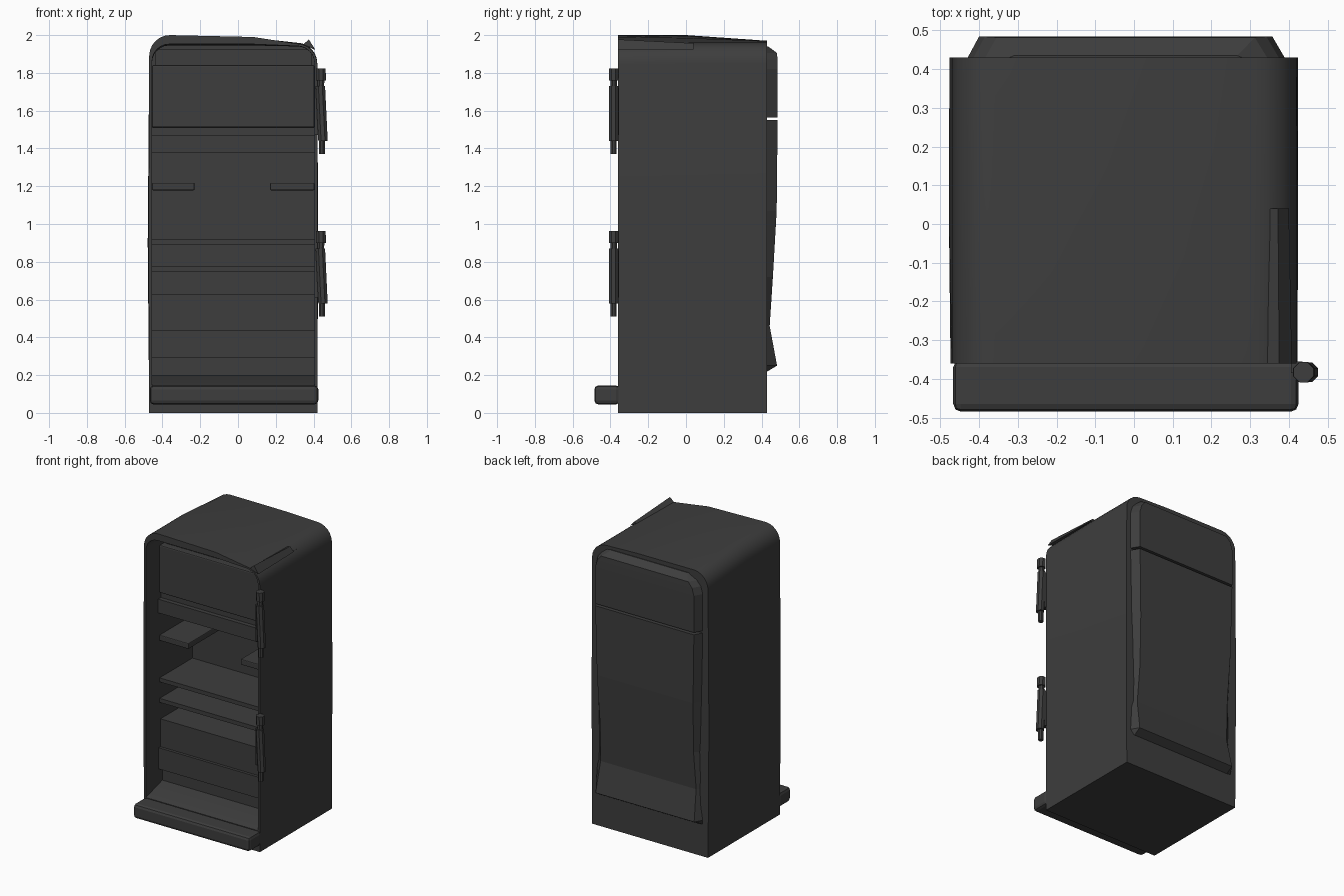
import bpy, bmesh, math
from mathutils import Vector

old = bpy.data.objects.get("Cube")
if old:
    bpy.data.objects.remove(old, do_unlink=True)

mat = bpy.data.materials.new("dark_grey_metal")
mat.use_nodes = True
GREY = (0.047, 0.047, 0.047, 1)
mat.diffuse_color = GREY
mat.node_tree.nodes["Principled BSDF"].inputs["Base Color"].default_value = GREY


def finish(name, bm, smooth=True, bevel=0):
    bmesh.ops.recalc_face_normals(bm, faces=bm.faces)
    me = bpy.data.meshes.new(name)
    bm.to_mesh(me)
    bm.free()
    me.materials.append(mat)
    ob = bpy.data.objects.new(name, me)
    bpy.context.collection.objects.link(ob)
    if bevel:
        mod = ob.modifiers.new("Bevel", "BEVEL")
        mod.width, mod.segments = bevel, 2
    if smooth:
        bpy.ops.object.select_all(action="DESELECT")
        ob.select_set(True)
        bpy.context.view_layer.objects.active = ob
        bpy.ops.object.shade_smooth_by_angle(angle=math.radians(30))
    return ob


def loft(name, rings, **kw):
    """Skin a list of equal-length point rings and cap both ends."""
    bm = bmesh.new()
    loops = [[bm.verts.new(p) for p in r] for r in rings]
    n = len(loops[0])
    for a, b in zip(loops, loops[1:]):
        for i in range(n):
            j = (i + 1) % n
            bm.faces.new((a[i], a[j], b[j], b[i]))
    bm.faces.new(loops[0])
    bm.faces.new(loops[-1])
    return finish(name, bm, **kw)


def box(name, x, y, z, bevel=0):
    ring = lambda h: [(x[0], y[0], h), (x[1], y[0], h), (x[1], y[1], h), (x[0], y[1], h)]
    return loft(name, [ring(z[0]), ring(z[1])], smooth=False, bevel=bevel)


def arch(y, x0, x1, base, left_top, mid_top, right_top, r, bow=0.0):
    """Round-shouldered upright outline at depth y."""
    mid = 0.9
    pts = [(x0, base), (x0 - bow, mid)]
    for i in range(7):
        a = math.pi / 2 * i / 6
        pts.append((x0 + r * (1 - math.cos(a)), left_top - r * (1 - math.sin(a))))
    pts.append((0.08, mid_top))
    for i in range(7):
        a = math.pi / 2 * i / 6
        pts.append((x1 - r * (1 - math.sin(a)), right_top - r * (1 - math.cos(a))))
    pts += [(x1 + bow / 2, mid), (x1, base)]
    return [(px, y, pz) for px, pz in pts]


# cabinet: outer skin, folded in at the front to a recessed liner
loft("cabinet", [
    arch(0.43, -0.47, 0.42, 0, 1.97, 1.968, 1.96, 0.11, 0.007),
    arch(0.0, -0.47, 0.42, 0, 2.0, 1.985, 1.96, 0.11, 0.008),
    arch(-0.36, -0.47, 0.42, 0, 2.0, 1.99, 1.955, 0.11, 0.004),
    arch(-0.36, -0.455, 0.405, 0.145, 1.952, 1.952, 1.942, 0.09),
    arch(-0.17, -0.455, 0.405, 0.2, 1.945, 1.945, 1.94, 0.09),
    arch(0.15, -0.455, 0.405, 0.2, 1.945, 1.945, 1.94, 0.09),
])

# bent lip on the roof edge, fading towards the middle
loft("roof_lip", [
    [(0.345, -0.36, 1.95), (0.375, -0.36, 1.977), (0.408, -0.36, 1.925)],
    [(0.35, 0.04, 1.95), (0.372, 0.04, 1.957), (0.40, 0.04, 1.925)],
], smooth=False)

# front ledge
box("front_ledge", (-0.467, 0.425), (-0.485, -0.35), (0.045, 0.145), bevel=0.02)

# interior fittings spanning the liner
IN = (-0.455, 0.405)
BACK = 0.15
box("freezer_header", (-0.44, 0.39), (-0.17, BACK), (1.8, 1.925))
box("freezer_door", IN, (-0.215, BACK), (1.51, 1.842), bevel=0.008)
box("freezer_gap", IN, (-0.195, BACK), (1.46, 1.52))
box("drip_tray", IN, (-0.225, BACK), (1.375, 1.47))
for side, xs in (("left", (0.17, 0.405)), ("right", (-0.455, -0.23))):
    box("small_shelf_" + side, xs, (-0.215, BACK), (1.178, 1.218), bevel=0.006)
for name, z in (("upper_shelf", 0.89), ("lower_shelf", 0.748)):
    box(name, IN, (-0.21, BACK), (z, z + 0.028))
box("crisper_drawer", IN, (-0.20, BACK), (0.43, 0.63))
box("crisper_rail", IN, (-0.22, BACK), (0.29, 0.437))
box("sump_panel", IN, (-0.18, BACK), (0.19, 0.295))


def panel_ring(z, y, inset):
    """Cross-section of the back panel, chamfered at both sides."""
    return [(-0.435 + inset, 0.42, z), (-0.40 + inset, y, z),
            (0.357 - inset, y, z), (0.395 - inset, 0.42, z)]


# back panels: rounded cap above, dented sheet below
loft("back_panel_upper", [panel_ring(z, y, i) for z, y, i in (
    (1.565, 0.485, 0), (1.82, 0.485, 0), (1.87, 0.484, 0.015),
    (1.905, 0.482, 0.045), (1.94, 0.435, 0.09))], smooth=False)
loft("back_panel_lower", [panel_ring(z, y, i) for z, y, i in (
    (0.22, 0.432, 0), (0.25, 0.482, 0), (0.46, 0.443, 0.012),
    (0.72, 0.46, 0.02), (1.07, 0.48, 0.01), (1.55, 0.485, 0))], smooth=False)


def hinge_part(name, z0, z1, r, x0=0.444, x1=0.444):
    rings = []
    for z, x in ((z0, x0), (z1, x1)):
        rings.append([(x + r * math.cos(a), -0.383 + r * math.sin(a), z)
                      for a in (math.tau * (k + 0.5) / 8 for k in range(8))])
    loft(name, rings, smooth=False)


# two hinges on the left front edge
for label, z in (("upper", 1.37), ("lower", 0.51)):
    hinge_part(label + "_hinge_pin", z, z + 0.08, 0.017)
    hinge_part(label + "_hinge_barrel", z + 0.07, z + 0.36, 0.027, 0.45, 0.436)
    hinge_part(label + "_hinge_neck", z + 0.35, z + 0.40, 0.019, 0.438, 0.44)
    hinge_part(label + "_hinge_cap", z + 0.39, z + 0.452, 0.028, 0.44, 0.438)
    box(label + "_hinge_plate", (0.405, 0.435), (-0.385, -0.355), (z + 0.1, z + 0.35))
